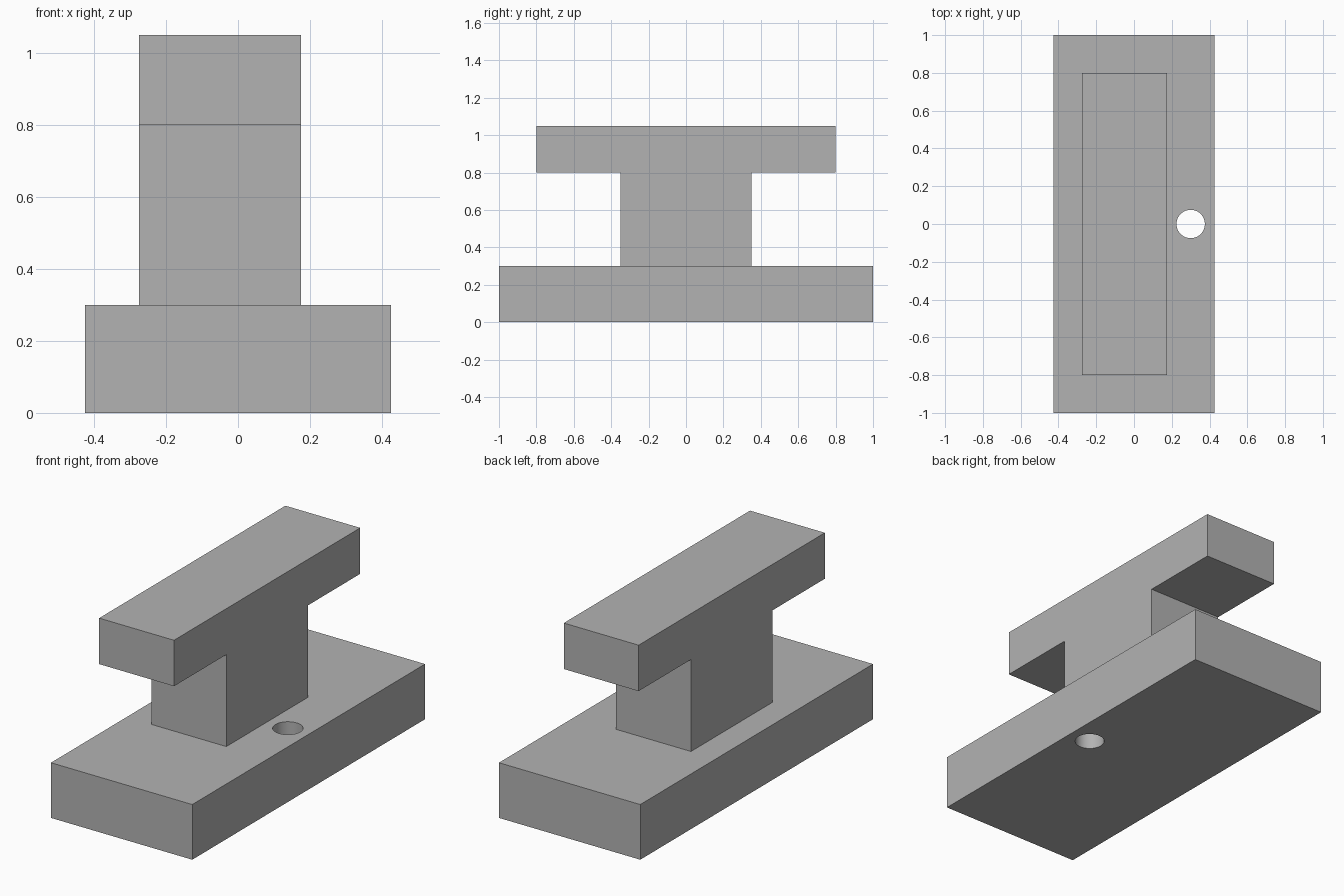
import bpy
import bmesh
from math import radians
from mathutils import Matrix

default = bpy.data.objects.get("Cube")
if default:
    bpy.data.objects.remove(default, do_unlink=True)

GREY = (0.45, 0.45, 0.45, 1.0)
mat = bpy.data.materials.new("plain grey")
mat.use_nodes = True
mat.diffuse_color = GREY
mat.node_tree.nodes["Principled BSDF"].inputs["Base Color"].default_value = GREY


def add_object(name, bm):
    bmesh.ops.recalc_face_normals(bm, faces=bm.faces)
    mesh = bpy.data.meshes.new(name)
    bm.to_mesh(mesh)
    bm.free()
    mesh.materials.append(mat)
    obj = bpy.data.objects.new(name, mesh)
    bpy.context.collection.objects.link(obj)
    return obj


# Base plate
bm = bmesh.new()
bmesh.ops.create_cube(bm, size=1, matrix=Matrix.Translation((0, 0, 0.15))
                      @ Matrix.Diagonal((0.85, 2, 0.3, 1)))
base = add_object("base_plate", bm)

# Round through-hole beside the stem
bm = bmesh.new()
bmesh.ops.create_cone(bm, cap_ends=True, segments=64, radius1=0.075, radius2=0.075,
                      depth=0.6, matrix=Matrix.Translation((0.3, 0, 0.15)))
cutter = add_object("hole_cutter", bm)
cutter.hide_render = True
cut = base.modifiers.new("hole", "BOOLEAN")
cut.operation = "DIFFERENCE"
cut.solver = "EXACT"
cut.object = cutter

# Apply the cut so the helper can go, then smooth only the hole wall
bpy.ops.object.select_all(action="DESELECT")
base.select_set(True)
bpy.context.view_layer.objects.active = base
bpy.ops.object.modifier_apply(modifier=cut.name)
bpy.data.objects.remove(cutter, do_unlink=True)
bpy.ops.object.shade_smooth_by_angle(angle=radians(30))

# T-shaped upright: half profile in (y, z), mirrored and extruded along x
half = [(0.35, 0.3), (0.35, 0.8), (0.8, 0.8), (0.8, 1.05)]
profile = half + [(-y, z) for y, z in reversed(half)]
bm = bmesh.new()
face = bm.faces.new([bm.verts.new((-0.275, y, z)) for y, z in profile])
sweep = bmesh.ops.extrude_face_region(bm, geom=[face], use_keep_orig=True)
moved = [v for v in sweep["geom"] if isinstance(v, bmesh.types.BMVert)]
bmesh.ops.translate(bm, verts=moved, vec=(0.45, 0, 0))
add_object("t_shaped_upright", bm)
